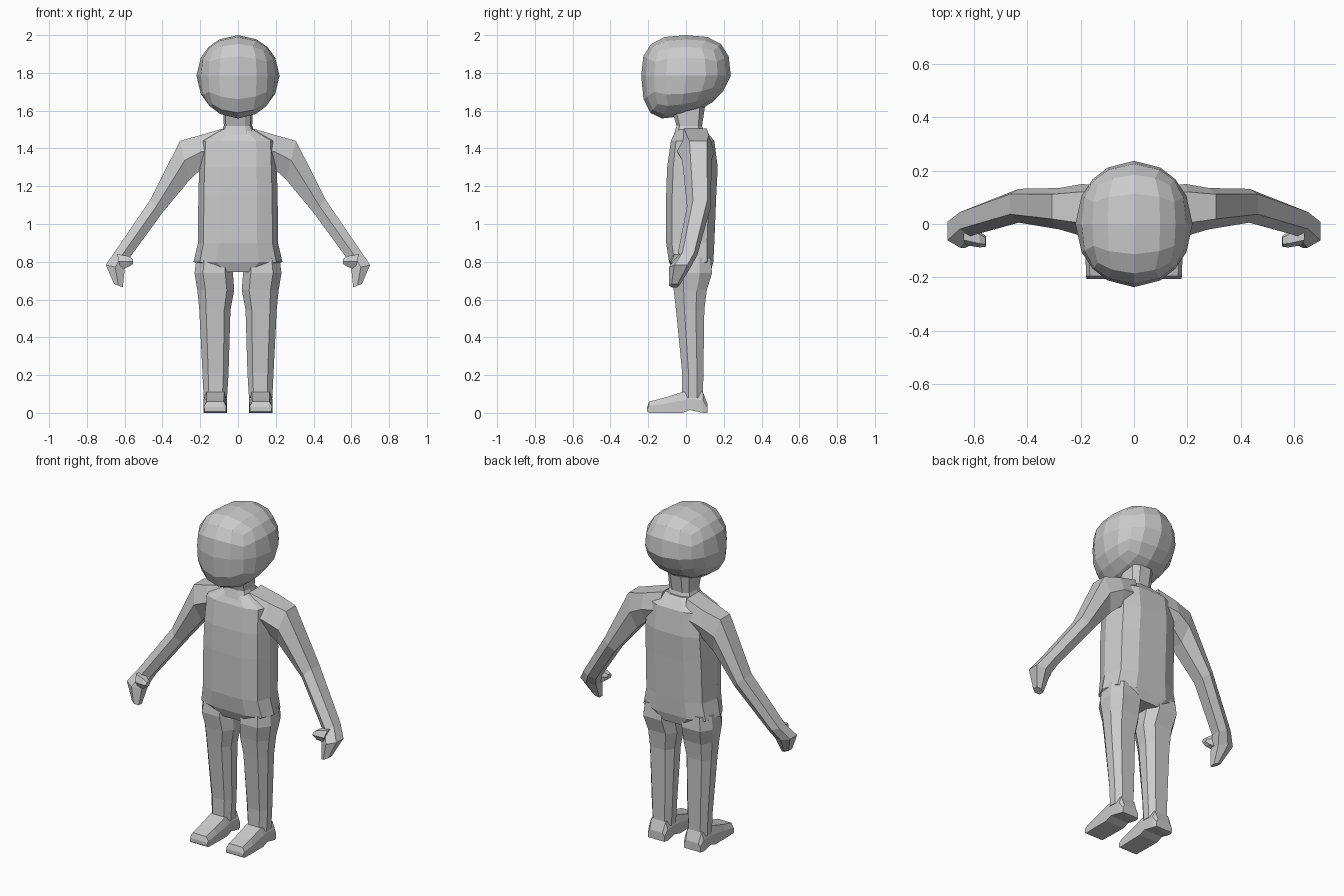
import bpy
import bmesh
from mathutils import Vector

cube = bpy.data.objects.get("Cube")
if cube:
    bpy.data.objects.remove(cube)

grey = bpy.data.materials.new("plain grey")
grey.use_nodes = True
grey.diffuse_color = (0.6, 0.6, 0.6, 1)
grey.node_tree.nodes["Principled BSDF"].inputs["Base Color"].default_value = (0.6, 0.6, 0.6, 1)


def finish(name, bm):
    bmesh.ops.recalc_face_normals(bm, faces=bm.faces)
    mesh = bpy.data.meshes.new(name)
    bm.to_mesh(mesh)
    bm.free()
    mesh.materials.append(grey)
    obj = bpy.data.objects.new(name, mesh)
    bpy.context.collection.objects.link(obj)
    return obj


def loft(name, rings, side=1):
    """Skin a list of point rings, with closed ends; side -1 mirrors it."""
    bm = bmesh.new()
    loops = [[bm.verts.new((x * side, y, z)) for x, y, z in r] for r in rings]
    for a, b in zip(loops, loops[1:]):
        for i in range(len(a)):
            j = (i + 1) % len(a)
            bm.faces.new((a[i], a[j], b[j], b[i]))
    bm.faces.new(loops[0])
    bm.faces.new(loops[-1])
    return finish(name, bm)


def torso_ring(z, w, yf, yb):
    d = yb - yf
    half = [(0.48, 0), (0.86, 0.12), (1, 0.42), (0.88, 0.85), (0.45, 1)]
    pts = [(w * u, yf + d * v, z) for u, v in half]
    return pts + [(-x, y, h) for x, y, h in reversed(pts)]


def leg_ring(z, xi, xo, yf, yb):
    shape = [(0.2, 0), (0.78, 0), (1, 0.3), (1, 0.7),
             (0.8, 1), (0.2, 1), (0, 0.7), (0, 0.3)]
    return [(xi + (xo - xi) * u, yf + (yb - yf) * v, z) for u, v in shape]


def arm_ring(ox, oz, ix, iz, yf, yb):
    shape = [(0, 0.25), (0, 0.85), (0.5, 1), (1, 0.8), (1, 0.25), (0.5, 0)]
    return [(ox + (ix - ox) * t, yf + (yb - yf) * s, oz + (iz - oz) * t) for t, s in shape]


def foot_ring(y, xi, xo, z0, z1):
    zm = z0 + (z1 - z0) * 0.6
    c = (xo - xi) * 0.12
    return [(xi, y, z0), (xo, y, z0), (xo, y, zm),
            (xo - c, y, z1), (xi + c, y, z1), (xi, y, zm)]


# Head: rounded cube, boxy in profile, jaw sloping up to the back
bm = bmesh.new()
bmesh.ops.create_cube(bm, size=2)
bmesh.ops.subdivide_edges(bm, edges=bm.edges[:], cuts=3, use_grid_fill=True)
for v in bm.verts:
    x, y, z = v.co
    box = (abs(y) ** 2.8 + abs(z) ** 2.8) ** (1 / 2.8)
    p = v.co / (x * x + box * box) ** 0.5
    low = max(0, -p.z)
    v.co = Vector((p.x * 0.22,
                   p.y * 0.237 * (1 - 0.14 * low) - 0.03 * low,
                   1.785 + p.z * 0.215 + 0.2 * p.y * 0.237 * low))
finish("head", bm)

# Neck and torso
loft("neck", [torso_ring(*r) for r in [
    (1.47, 0.095, -0.065, 0.10), (1.52, 0.075, -0.05, 0.085), (1.62, 0.08, -0.08, 0.10)]])
loft("torso", [torso_ring(*r) for r in [
    (0.745, 0.14, -0.065, 0.13), (0.80, 0.235, -0.09, 0.145), (0.90, 0.212, -0.105, 0.15),
    (1.15, 0.21, -0.105, 0.16), (1.30, 0.205, -0.10, 0.168),
    (1.44, 0.20, -0.08, 0.15), (1.50, 0.09, -0.05, 0.10)]])

# Limbs, made once for each side
for label, side in (("left", 1), ("right", -1)):
    loft(label + "_arm", [arm_ring(*r) for r in [
        (0.08, 1.505, 0.10, 1.30, -0.06, 0.14), (0.20, 1.47, 0.19, 1.295, -0.045, 0.15),
        (0.307, 1.44, 0.255, 1.235, -0.02, 0.135), (0.465, 1.127, 0.40, 1.06, 0.005, 0.132),
        (0.654, 0.85, 0.575, 0.82, -0.045, 0.06)]], side)
    loft(label + "_hand", [arm_ring(*r) for r in [
        (0.654, 0.85, 0.575, 0.82, -0.045, 0.06), (0.70, 0.783, 0.60, 0.76, -0.09, 0.025),
        (0.656, 0.683, 0.61, 0.665, -0.09, -0.035)]], side)
    loft(label + "_thumb", [arm_ring(*r) for r in [
        (0.64, 0.84, 0.62, 0.76, -0.08, 0.0), (0.58, 0.83, 0.575, 0.775, -0.088, -0.03),
        (0.557, 0.815, 0.555, 0.79, -0.085, -0.045)]], side)
    loft(label + "_leg", [leg_ring(*r) for r in [
        (0.82, 0.03, 0.22, -0.07, 0.13), (0.74, 0.027, 0.23, -0.08, 0.138),
        (0.65, 0.02, 0.215, -0.065, 0.11), (0.545, 0.04, 0.205, -0.053, 0.097),
        (0.21, 0.05, 0.188, -0.02, 0.092), (0.08, 0.058, 0.182, -0.02, 0.09)]], side)
    loft(label + "_foot", [foot_ring(*r) for r in [
        (0.113, 0.065, 0.175, 0.0, 0.05), (0.09, 0.058, 0.182, 0.0, 0.11),
        (0.02, 0.058, 0.182, 0.015, 0.11), (-0.02, 0.058, 0.182, 0.0, 0.11),
        (-0.116, 0.06, 0.182, 0.0, 0.08), (-0.195, 0.062, 0.18, 0.0, 0.06),
        (-0.206, 0.064, 0.178, 0.008, 0.03)]], side)
